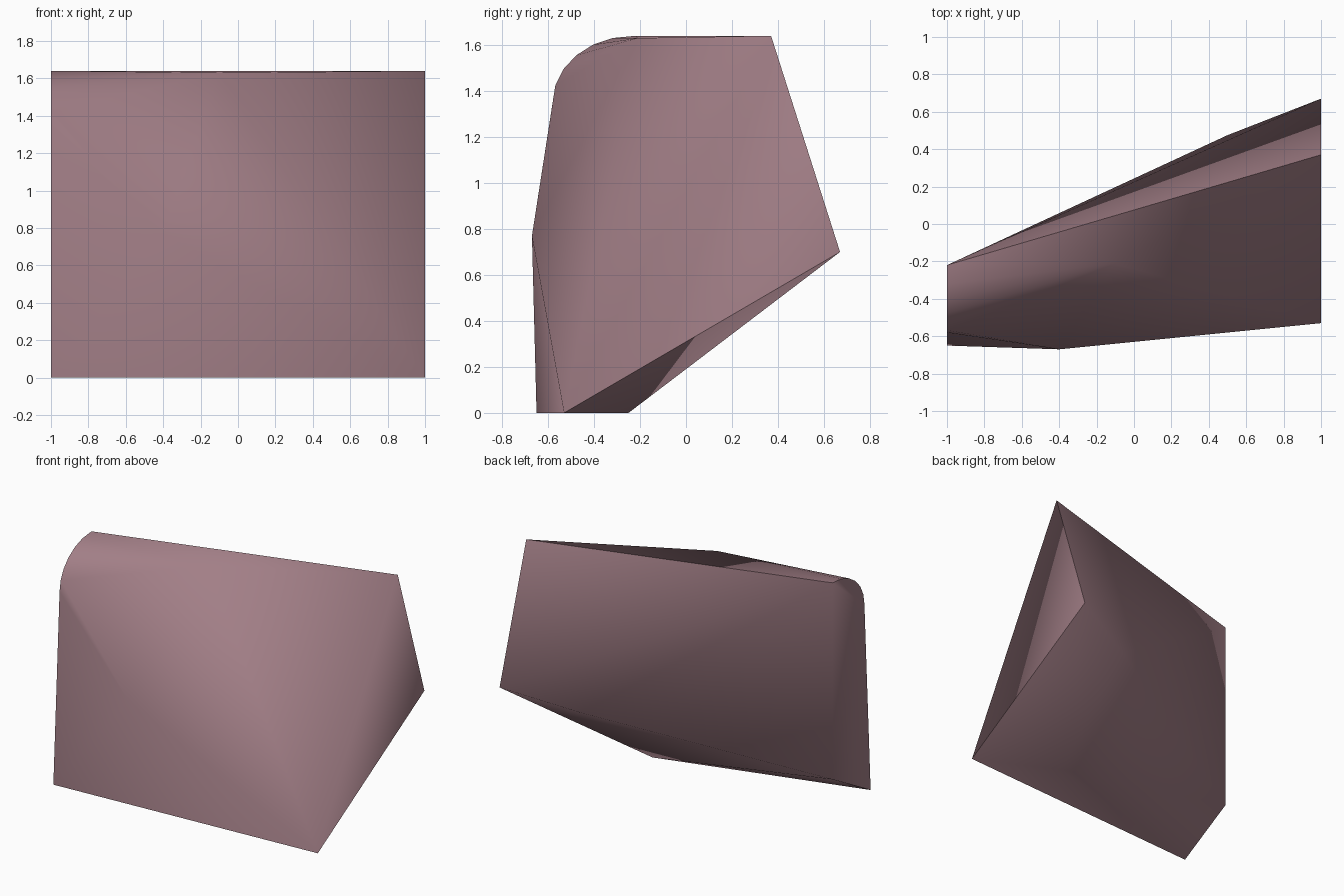
import bpy, bmesh, math

if "Cube" in bpy.data.objects:
    bpy.data.objects.remove(bpy.data.objects["Cube"])

# corner points of the stone chunk, grouped by side
left_side = [(-1, -.65, 0), (-1, -.22, .24), (-1, -.22, 1.64)]
right_side = [(1, -.53, 0), (1, .67, .70), (1, .37, 1.64)]
front_ridge = [(-.4, -.67, .77), (-.1, -.21, 1.63)]
back_and_base = [(.5, .475, .58), (.44, -.25, 0)]

# rounded shoulder at the upper left front edge
shoulder = []
for i in range(6):
    a = math.radians(90 * i / 6)
    shoulder.append((-1, -.23 - .35 * math.cos(a), 1.35 + .29 * math.sin(a)))

# wrap the points in a convex shell
bm = bmesh.new()
for p in left_side + right_side + front_ridge + back_and_base + shoulder:
    bm.verts.new(p)
res = bmesh.ops.convex_hull(bm, input=bm.verts)
loose = [v for v in bm.verts if not v.link_faces]
bmesh.ops.delete(bm, geom=loose, context='VERTS')
bmesh.ops.recalc_face_normals(bm, faces=bm.faces)
mesh = bpy.data.meshes.new("stone_chunk")
bm.to_mesh(mesh)
bm.free()
stone = bpy.data.objects.new("stone_chunk", mesh)
bpy.context.collection.objects.link(stone)

# dusty mauve stone
mat = bpy.data.materials.new("mauve_stone")
mat.diffuse_color = (.36, .21, .24, 1)
mat.use_nodes = True
mat.node_tree.nodes["Principled BSDF"].inputs["Base Color"].default_value = mat.diffuse_color
mesh.materials.append(mat)

# soft facets, as on a worn rock
bpy.context.view_layer.objects.active = stone
stone.select_set(True)
bpy.ops.object.shade_smooth_by_angle(angle=math.radians(75))
